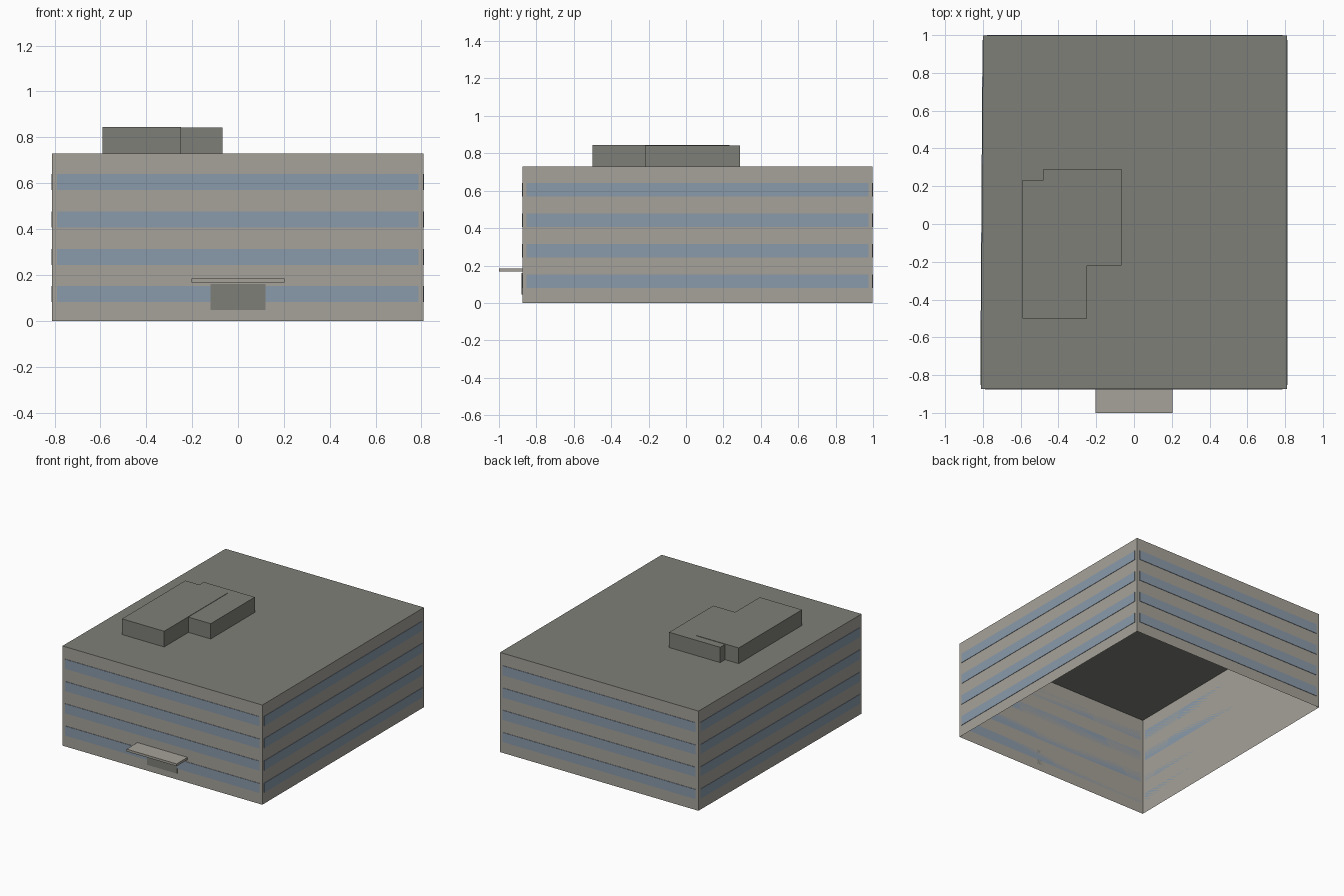
import bpy
import bmesh
from mathutils import Vector

if "Cube" in bpy.data.objects:
    bpy.data.objects.remove(bpy.data.objects["Cube"], do_unlink=True)


def material(name, rgb):
    mat = bpy.data.materials.new(name)
    mat.use_nodes = True
    mat.diffuse_color = (*rgb, 1)
    mat.node_tree.nodes["Principled BSDF"].inputs["Base Color"].default_value = (*rgb, 1)
    return mat


WALL = material("warm grey wall", (0.38, 0.36, 0.32))
ROOF = material("dark grey roof", (0.21, 0.212, 0.188))
GLASS = material("blue grey glass", (0.254, 0.323, 0.402))


def prism(name, outline, z0, z1, mat, bottom=True, top_mat=None):
    """Upright prism over a counter-clockwise outline."""
    bm = bmesh.new()
    low = [bm.verts.new((p[0], p[1], z0)) for p in outline]
    high = [bm.verts.new((p[0], p[1], z1)) for p in outline]
    for i in range(len(outline)):
        j = (i + 1) % len(outline)
        bm.faces.new((low[i], low[j], high[j], high[i]))
    top = bm.faces.new(high)
    if top_mat:
        top.material_index = 1
    if bottom:
        bm.faces.new(low[::-1])
    mesh = bpy.data.meshes.new(name)
    bm.to_mesh(mesh)
    bm.free()
    mesh.materials.append(mat)
    if top_mat:
        mesh.materials.append(top_mat)
    obj = bpy.data.objects.new(name, mesh)
    bpy.context.collection.objects.link(obj)
    return obj


def rect(x0, x1, y0, y1):
    return [(x0, y0), (x1, y0), (x1, y1), (x0, y1)]


# Main block, open underneath, with a dark roof
HEIGHT = 0.73
corners = [Vector(c) for c in ((-0.811, -0.874), (0.809, -0.874), (0.809, 0.997), (-0.799, 0.997))]
prism("main_block", corners, 0, HEIGHT, WALL, bottom=False, top_mat=ROOF)

# Window bands on every wall, one per storey
THICK, INSET = 0.003, 0.022
for i, side in enumerate(("front", "left", "back", "right")):
    a, b = corners[i], corners[(i + 1) % 4]
    along = (b - a).normalized()
    out = Vector((along.y, -along.x)) * THICK
    start, end = a + along * INSET, b - along * INSET
    for storey in range(4):
        z = 0.081 + storey * 0.163
        prism(f"{side}_window_band_{storey + 1}",
              [start + out, end + out, end, start], z, z + 0.07, GLASS)

# Entrance door and canopy
prism("entrance_door", rect(-0.12, 0.12, -0.88, -0.874), 0.046, 0.16, ROOF)
prism("entrance_canopy", rect(-0.203, 0.203, -1.0, -0.874), 0.168, 0.185, WALL)

# Rooftop plant rooms, overlapping
prism("front_plant_room", rect(-0.59, -0.248, -0.5, 0.233), HEIGHT, 0.845, ROOF)
prism("rear_plant_room", rect(-0.48, -0.067, -0.22, 0.29), HEIGHT, 0.842, ROOF)
